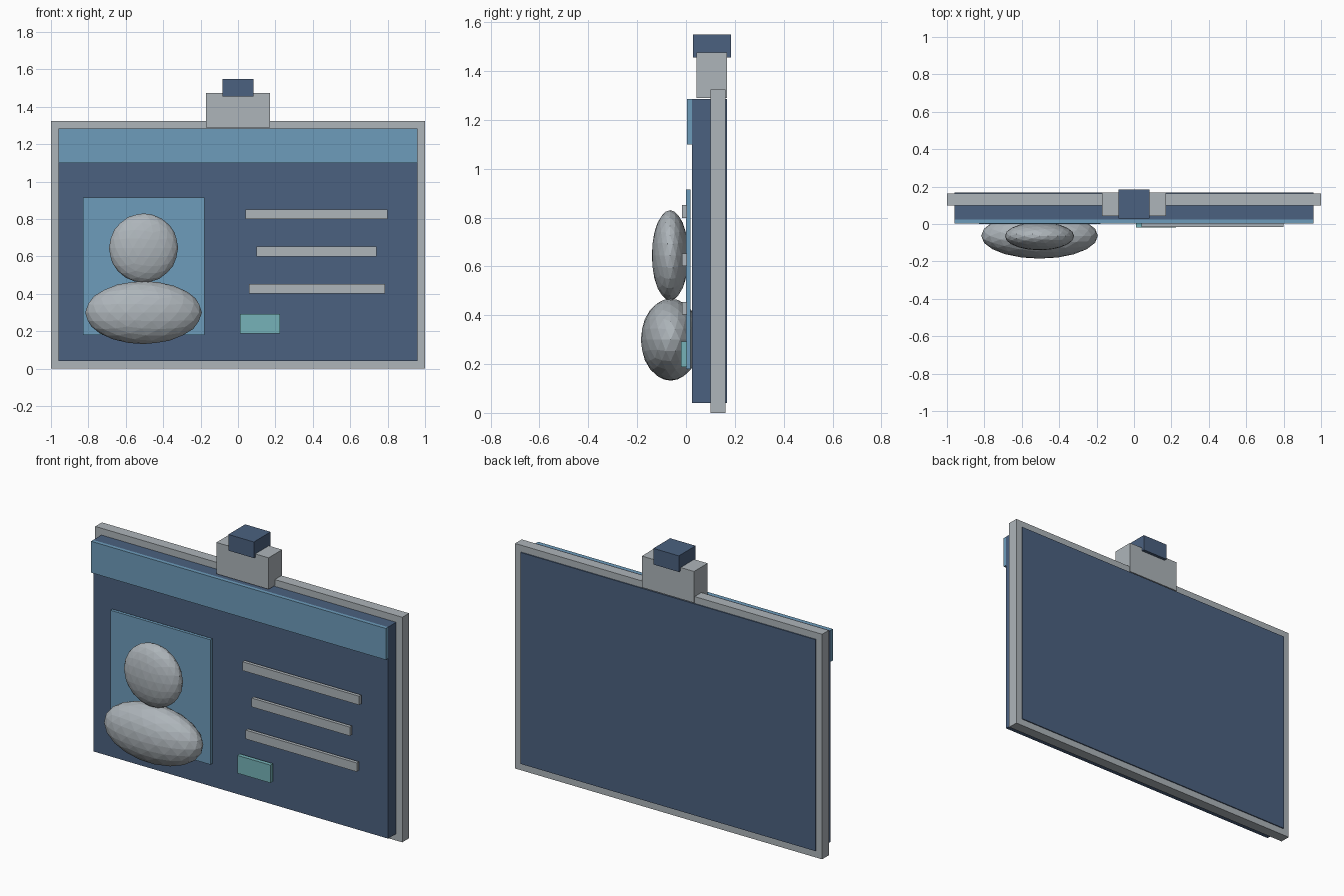
import bpy
import bmesh
from mathutils import Vector, Matrix

old = bpy.data.objects.get("Cube")
if old:
    bpy.data.objects.remove(old, do_unlink=True)


def material(name, rgb):
    mat = bpy.data.materials.new(name)
    mat.use_nodes = True
    colour = (*rgb, 1)
    mat.diffuse_color = colour
    mat.node_tree.nodes["Principled BSDF"].inputs["Base Color"].default_value = colour
    return mat


grey = material("light grey", (0.42, 0.46, 0.49))
navy = material("slate blue", (0.07, 0.12, 0.215))
blue = material("sky blue", (0.155, 0.335, 0.50))
teal = material("teal", (0.18, 0.45, 0.48))


def add_object(name, bm, mat):
    mesh = bpy.data.meshes.new(name)
    bm.to_mesh(mesh)
    bm.free()
    mesh.materials.append(mat)
    obj = bpy.data.objects.new(name, mesh)
    bpy.context.collection.objects.link(obj)
    return obj


def box(name, mat, x, y, z):
    """Box given by its (low, high) range on each axis."""
    low, high = (Vector(p) for p in zip(x, y, z))
    bm = bmesh.new()
    bmesh.ops.create_cube(bm, size=1, matrix=Matrix.LocRotScale(
        (low + high) / 2, None, high - low))
    return add_object(name, bm, mat)


def ellipsoid(name, mat, centre, radii):
    """Faceted ellipsoid."""
    bm = bmesh.new()
    bmesh.ops.create_icosphere(bm, subdivisions=3, radius=1,
                               matrix=Matrix.LocRotScale(centre, None, Vector(radii)))
    return add_object(name, bm, mat)


# Card and its surrounding frame
box("card_body", navy, (-0.96, 0.96), (0.025, 0.168), (0.04, 1.285))
box("card_frame", grey, (-1, 1), (0.1, 0.162), (0, 1.325))
box("header_band", blue, (-0.96, 0.96), (0.004, 0.026), (1.1, 1.285))

# Portrait
box("photo_panel", blue, (-0.83, -0.18), (0, 0.018), (0.18, 0.915))
ellipsoid("portrait_head", grey, (-0.505, -0.065, 0.645), (0.185, 0.075, 0.185))
ellipsoid("portrait_shoulders", grey, (-0.505, -0.063, 0.3), (0.312, 0.122, 0.168))

# Text bars and status chip
for i, (left, right, z) in enumerate([(0.04, 0.8, 0.825), (0.1, 0.74, 0.627), (0.06, 0.785, 0.428)]):
    box(f"text_bar_{i + 1}", grey, (left, right), (-0.016, 0.004), (z - 0.026, z + 0.026))
box("status_chip", teal, (0.01, 0.225), (-0.02, 0.004), (0.188, 0.293))

# Clip on the top edge
box("clip_base", grey, (-0.17, 0.17), (0.042, 0.168), (1.29, 1.475))
box("clip_knob", navy, (-0.083, 0.083), (0.029, 0.185), (1.455, 1.55))
